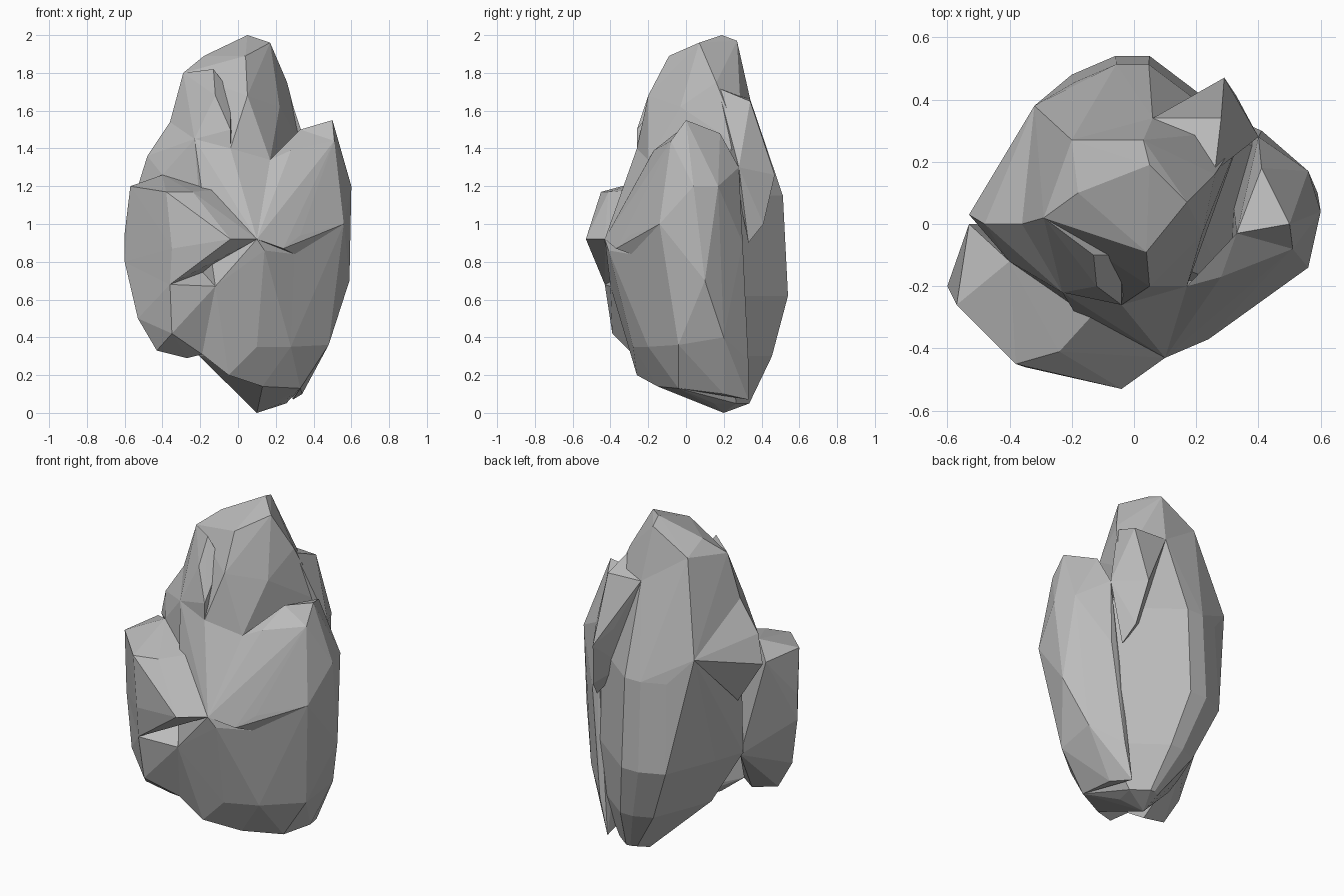
import bpy
import bmesh

# Remove the default cube only
default_cube = bpy.data.objects.get("Cube")
if default_cube:
    bpy.data.objects.remove(default_cube, do_unlink=True)

# One plain stone colour
stone = bpy.data.materials.new("grey_stone")
stone.use_nodes = True
stone_colour = (.5, .5, .5, 1)
stone.diffuse_color = stone_colour
stone_shader = stone.node_tree.nodes["Principled BSDF"]
stone_shader.inputs["Base Color"].default_value = stone_colour


def chunk(name, corners):
    """Make one flat-faced piece of rock as the convex hull of its corners."""
    bm = bmesh.new()
    for corner in corners:
        bm.verts.new(corner)
    hull = bmesh.ops.convex_hull(bm, input=bm.verts[:])
    unused = {item for item in hull["geom_interior"] + hull["geom_unused"]
              if isinstance(item, bmesh.types.BMVert)}
    bmesh.ops.delete(bm, geom=list(unused), context="VERTS")
    bmesh.ops.recalc_face_normals(bm, faces=bm.faces[:])
    mesh = bpy.data.meshes.new(name)
    bm.to_mesh(mesh)
    bm.free()
    mesh.materials.append(stone)
    rock_part = bpy.data.objects.new(name, mesh)
    bpy.context.collection.objects.link(rock_part)


def stack(outline, levels):
    """Repeat a plan outline at several heights, scaled and shifted at each."""
    return [(shift_x + scale * x, shift_y + scale * y, height)
            for height, scale, shift_x, shift_y in levels
            for x, y in outline]


# Landmark corners where neighbouring pieces of rock meet
prow_tip = (.1, -.43, .92)
prow_root = (-.19, -.28, .31)
hollow = (-.12, -.4, .67)
brow = (.17, -.2, 1.34)
brow_peak = (.05, -.2, 1.68)
nose = (-.04, -.26, 1.4)
cheek = (-.23, -.22, 1.45)
shoulder_step = (-.14, -.3, 1.18)
shoulder_edge = (-.29, .02, 1.8)
shoulder_low = (-.36, 0, 1.54)
back_corner = (-.32, .38, 1.3)
back_ridge = (.06, .34, 1.66)
back_top = (-.2, .27, 1.84)
lump_top = (-.4, -.12, 1.26)
lump_side = (-.6, -.2, .8)
lump_notch = (-.36, -.43, .68)
lump_root = (-.36, 0, .6)
rib_low = (.3, -.29, .84)
rib_high = (.28, -.17, 1.39)
slab_corner = (.51, -.08, 1.44)
slab_front = (.56, -.14, 1)
slab_back = (.4, .28, 1.3)
foot_front = (.13, -.15, .14)
foot_side = (.33, -.04, .13)

# Main body: one plan outline narrowing to the foot, closed by the upper back
body_outline = [(-.2, .48), (-.06, .54), (.05, .54), (.18, .44), (.42, .26),
                (.3, -.2), (-.2, -.25), (-.38, 0), (-.32, .18)]
body_levels = [(0, 0, .1, .2), (.05, .25, .15, .2), (.3, .75, .08, .05),
               (.62, 1, 0, 0), (1.15, .95, 0, 0)]
chunk("main_body", stack(body_outline, body_levels) + [
    back_corner, back_ridge, back_top, shoulder_edge, shoulder_low,
    foot_front, foot_side,
])

# Crown rising to the summit
chunk("crown", [
    shoulder_edge, brow, brow_peak, back_ridge, back_top, nose,
    (.05, .19, 2), (.03, .27, 1.97), (.17, .07, 1.96), (.04, -.09, 1.89),
    (-.18, .1, 1.89), (.26, .16, 1.75), (.22, -.03, 1.62), (.35, .3, 1.4),
])

# Spur below the crown
chunk("upper_spur", [
    shoulder_edge, shoulder_low, cheek, nose, (-.13, -.1, 1.82),
    (-.12, -.2, 1.68), (-.04, -.26, 1.5), (-.04, -.1, 1.7), (0, 0, 1.4),
])

# Sloping shoulder that ends in a ledge at the side
chunk("side_shoulder", [
    shoulder_low, cheek, shoulder_step, lump_top, back_corner, prow_tip,
    (-.48, 0, 1.36), (-.53, .03, 1.2), (-.38, .05, .95),
])

# Prow: the front ridge running down to the foot
chunk("front_prow", [
    prow_tip, brow, nose, cheek, shoulder_step, hollow, prow_root,
    rib_low, foot_front, foot_side,
    (.14, -.41, .86), (.1, -.28, .35), (.28, -.2, .35), (-.05, -.26, .2),
])

# Bulging lump on the front, with an undercut below its ledge
chunk("front_lump", [
    prow_tip, shoulder_step, lump_top, lump_side, lump_notch, lump_root,
    (-.57, -.26, 1.2), (-.38, -.45, 1.17), (-.24, -.41, 1.17),
    (-.35, -.46, .87), (-.04, -.53, .92), (-.6, -.2, .95), (-.53, 0, 1.2),
])
chunk("lower_lump", [
    lump_side, lump_notch, lump_root, hollow, prow_root,
    (-.53, -.25, .5), (-.43, -.26, .33), (-.35, -.39, .42),
    (-.27, -.24, .29), (-.2, -.2, .8),
])

# Tall slab leaning on the side
chunk("side_slab", [
    slab_corner, slab_front, slab_back, rib_low, foot_side,
    (.5, 0, 1.55), (.41, .18, 1.48), (.33, -.03, 1.5), (.56, .17, 1.2),
    (.6, .04, 1.2), (.59, .1, .7), (.48, -.04, .36), (.49, .2, .4),
    (.34, .2, .1), (.28, -.2, .35), (.41, .3, .9), (.34, .33, .28),
    (.29, .33, .07),
])

# Slanting rib between the slab and the prow
chunk("front_rib", [
    slab_corner, slab_front, prow_tip, rib_low, rib_high, brow,
    (.33, -.3, .94), (.24, -.37, .87), (.33, -.03, 1.5),
])

# Small knob on the back corner
chunk("back_knob", [
    slab_back, back_ridge, (.28, .34, 1.65), (.26, .17, 1.72),
    (.2, .4, 1.36), (.29, .47, 1.26), (.33, .41, 1), (.36, .33, .9),
    (.2, .3, 1.1),
])
